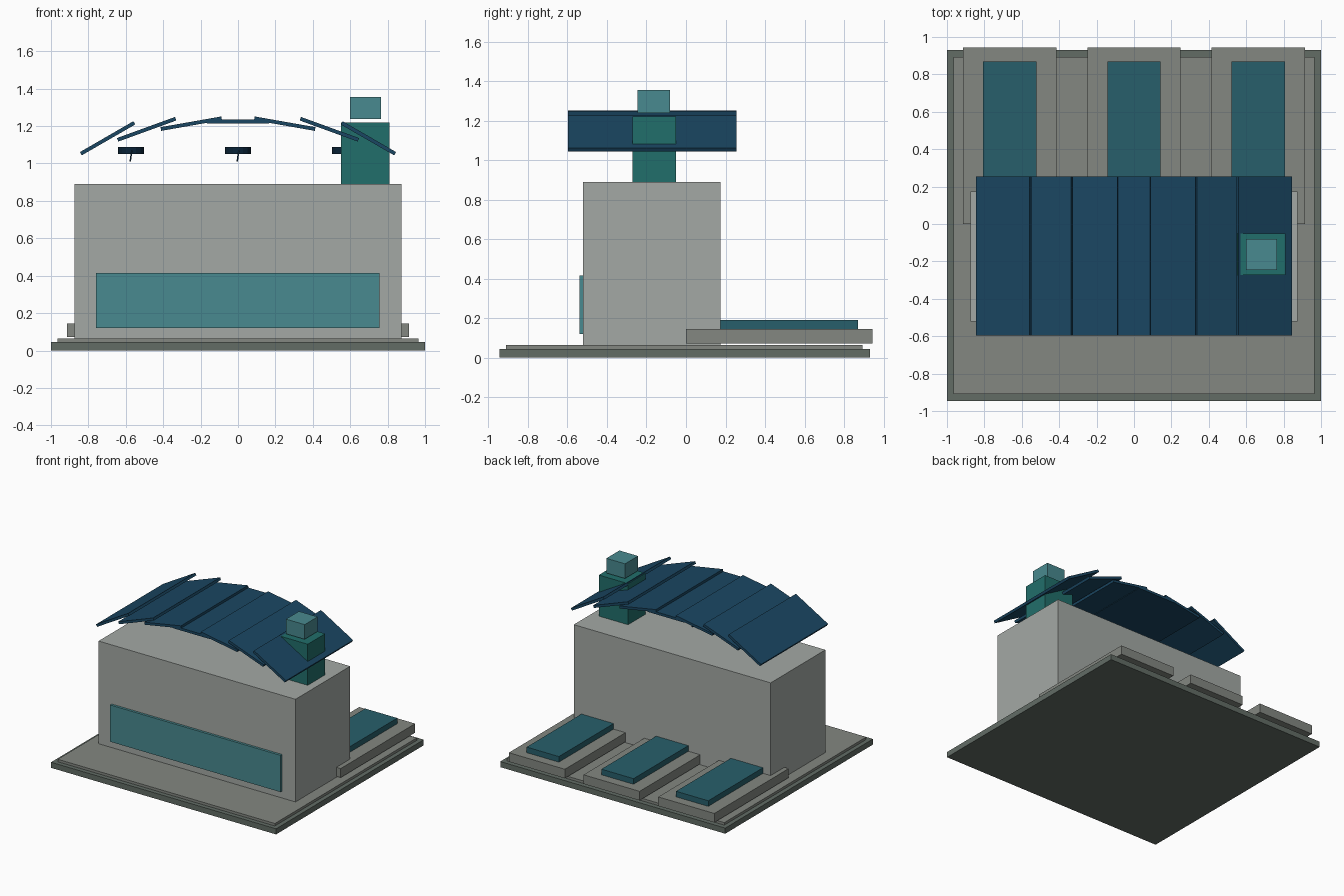
import bpy, math

if "Cube" in bpy.data.objects:
    bpy.data.objects.remove(bpy.data.objects["Cube"])

def material(name, rgb):
    m = bpy.data.materials.new(name)
    m.diffuse_color = (*[(c / 255) ** 2.2 for c in rgb], 1)
    m.use_nodes = True
    m.node_tree.nodes["Principled BSDF"].inputs["Base Color"].default_value = m.diffuse_color
    return m

concrete = material("light_concrete", (162, 167, 163))
stone = material("stone", (130, 134, 128))
dark_stone = material("dark_stone", (98, 108, 101))
navy = material("navy", (32, 72, 98))
dark_navy = material("dark_navy", (18, 40, 58))
glass = material("teal_glass", (74, 136, 142))
green = material("green", (38, 110, 106))
pad_blue = material("pad_blue", (44, 95, 106))

def box(name, x, y, z, mat, angle=0):
    """Box from (min, max) ranges, optionally tilted about y."""
    r = (x, y, z)
    bpy.ops.mesh.primitive_cube_add(size=1, location=[(a + b) / 2 for a, b in r])
    o = bpy.context.object
    o.name = name
    o.scale = [b - a for a, b in r]
    o.rotation_euler.y = angle
    o.data.materials.append(mat)
    return o

# Stepped base
box("base_slab", (-1, 1), (-0.945, 0.93), (0, 0.045), dark_stone)
box("upper_slab", (-0.965, 0.965), (-0.91, 0.892), (0.045, 0.065), stone)

# Main hall and front window
box("hall", (-0.875, 0.875), (-0.52, 0.175), (0.065, 0.89), concrete)
box("front_window", (-0.758, 0.756), (-0.54, -0.52), (0.12, 0.415), glass)

# Three rear platforms with raised pads
for i, x in enumerate((-0.664, 0, 0.664)):
    box(f"platform_{i}", (x - 0.249, x + 0.249), (0, 0.945), (0.072, 0.145), stone)
    box(f"pad_{i}", (x - 0.143, x + 0.143), (0.07, 0.87), (0.145, 0.19), pad_blue)

# Arched roof of seven overlapping tilted panels
for i in range(-3, 4):
    x = (0, 0.25, 0.4885, 0.697)[abs(i)] * (1 if i >= 0 else -1)
    z = (1.224, 1.213, 1.183, 1.135)[abs(i)]
    box(f"roof_panel_{i + 3}", (x - 0.165, x + 0.165), (-0.597, 0.255),
        (z - 0.01, z + 0.01), navy, math.radians(10 * i))

# Chimney tower with floating cap
box("tower", (0.55, 0.81), (-0.272, -0.05), (0.89, 1.22), green)
box("tower_cap", (0.598, 0.764), (-0.245, -0.08), (1.237, 1.355), glass)

# Small hanging fans beneath the roof
for i, x in enumerate((-0.572, 0, 0.572)):
    bpy.ops.mesh.primitive_cylinder_add(vertices=16, radius=0.07, depth=0.038,
                                        location=(x, -0.16, 1.07))
    hub = bpy.context.object
    hub.name = f"fan_hub_{i}"
    hub.data.materials.append(dark_navy)
    box(f"fan_blade_{i}", (x - 0.004, x + 0.004), (-0.25, -0.07), (1.01, 1.07),
        dark_navy, math.radians(8))
